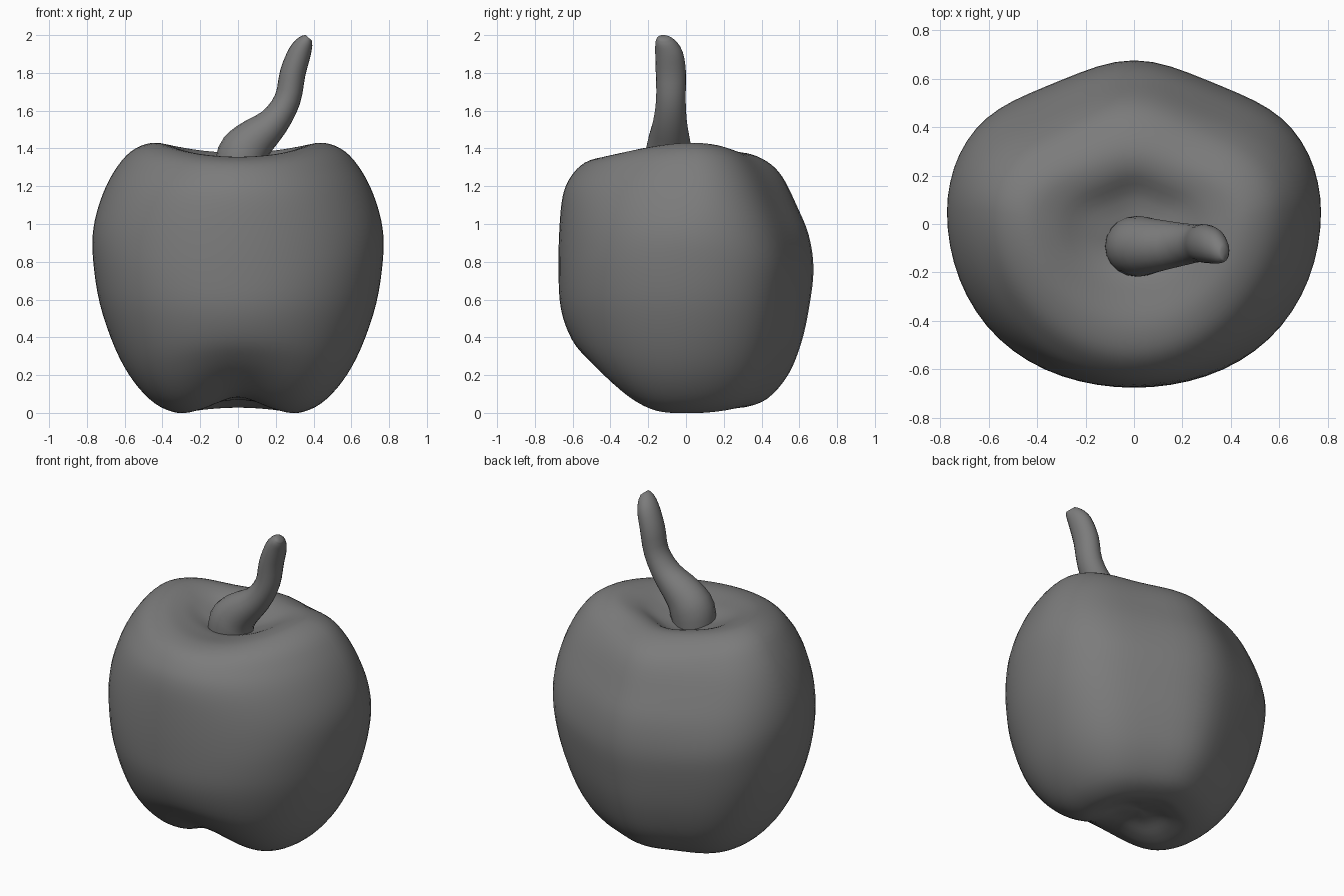
import bpy
import math
from mathutils import Vector

cube = bpy.data.objects.get("Cube")
if cube:
    bpy.data.objects.remove(cube, do_unlink=True)

# one flat colour for the whole fruit
GREY = (0.2, 0.2, 0.2, 1)
grey = bpy.data.materials.new("plain grey")
grey.use_nodes = True
grey.diffuse_color = GREY
grey.node_tree.nodes["Principled BSDF"].inputs["Base Color"].default_value = GREY


def spline(rows, steps):
    """Resample rows of numbers with a Catmull-Rom curve."""
    rows = [Vector(r) for r in rows]
    out = []
    for i in range(len(rows) - 1):
        a, b, c = rows[max(i - 1, 0)], rows[i], rows[i + 1]
        d = rows[min(i + 2, len(rows) - 1)]
        for s in range(steps):
            t = s / steps
            out.append(b + (c - a) * t / 2
                       + (a - b * 2.5 + c * 2 - d / 2) * t * t
                       + (b * 3 - a - c * 3 + d) * t ** 3 / 2)
    return out + [rows[-1]]


def loft(name, rings):
    """Skin closed rings and close both ends with a fan."""
    n = len(rings[0])
    verts = [p for ring in rings for p in ring]
    faces = []
    for r in range(len(rings) - 1):
        for k in range(n):
            j = (k + 1) % n
            faces.append((r * n + k, r * n + j, (r + 1) * n + j, (r + 1) * n + k))
    for first, ring, flip in ((0, rings[0], True), (len(verts) - n, rings[-1], False)):
        verts.append(sum(ring, Vector()) / n)
        for k in range(n):
            a, b = first + k, first + (k + 1) % n
            faces.append((b, a, len(verts) - 1) if flip else (a, b, len(verts) - 1))
    mesh = bpy.data.meshes.new(name)
    mesh.from_pydata(verts, [], faces)
    mesh.materials.append(grey)
    mesh.shade_smooth()
    obj = bpy.data.objects.new(name, mesh)
    bpy.context.collection.objects.link(obj)
    return obj


def body_ring(row, sides=64):
    """Oval ring with its own height at the sides, front and back."""
    width, front, back, mid, z_side, z_front, z_back = row
    high = min(max((z_side - 0.8) / 0.5, 0), 1)
    ring = []
    for k in range(sides):
        angle = math.tau * k / sides
        # squarer than an ellipse low down, leaner at the shoulders
        full = 1 + 0.025 * (1 - 1.6 * high) * math.sin(2 * angle) ** 2
        s = math.sin(angle)
        if s < 0:
            # the front dips in a crease, narrow below and broad on top
            y = mid - (front - mid) * s * full
            z = z_side + (z_front - z_side) * abs(s) ** (4 - 2.3 * high)
        else:
            # the back is pinched toward a blunt point
            pinch = 1 - (0.18 + 0.05 * high) * s ** 3 * (1 - s ** 8)
            y = mid + (back - mid) * s * pinch * full
            z = z_side + (z_back - z_side) * s * s
        ring.append(Vector((width * math.cos(angle) * full, y, z)))
    return ring


# fruit body, from the bottom hollow up and over into the stem hollow:
# half width, front y, back y, middle y, z at sides, z at front, z at back
BODY = [
    (.01, .04, .06, .05, .07, .07, .07),
    (.12, -.07, .15, .04, .055, .08, .05),
    (.22, -.18, .23, .02, .015, .088, .035),
    (.32, -.29, .31, .02, 0, .12, .03),
    (.44, -.41, .43, .02, .05, .195, .075),
    (.555, -.52, .54, .02, .17, .285, .2),
    (.65, -.605, .61, .03, .34, .39, .37),
    (.732, -.662, .652, .04, .58, .55, .56),
    (.768, -.675, .675, .05, .82, .75, .76),
    (.765, -.67, .65, .05, .98, .98, .94),
    (.723, -.652, .585, .06, 1.14, 1.15, 1.1),
    (.655, -.61, .51, .06, 1.28, 1.25, 1.25),
    (.565, -.535, .43, .05, 1.385, 1.325, 1.33),
    (.45, -.425, .32, .03, 1.43, 1.355, 1.375),
    (.33, -.3, .22, 0, 1.405, 1.345, 1.365),
    (.2, -.2, .1, -.04, 1.34, 1.325, 1.295),
    (.01, -.1, -.08, -.09, 1.27, 1.27, 1.27),
]
loft("fruit_body", [body_ring(row) for row in spline(BODY, 4)])

# bent stem: x, y, z, radius in the bend plane, radius across it
STEM = [
    (0, -.092, 1.24, .12, .123),
    (.022, -.092, 1.36, .135, .125),
    (.08, -.09, 1.44, .115, .112),
    (.19, -.085, 1.54, .083, .09),
    (.262, -.08, 1.66, .07, .078),
    (.29, -.08, 1.8, .068, .08),
    (.328, -.09, 1.91, .06, .073),
    (.358, -.108, 1.965, .042, .053),
    (.374, -.12, 1.986, .022, .03),
]
path = spline(STEM, 3)
rings = []
for i, (x, y, z, r_in, r_across) in enumerate(path):
    before, after = path[max(i - 1, 0)], path[min(i + 1, len(path) - 1)]
    tilt = math.atan2(after[0] - before[0], after[2] - before[2])
    side = Vector((math.cos(tilt), 0, -math.sin(tilt)))
    angles = [math.tau * k / 20 for k in range(20)]
    rings.append([Vector((x, y, z)) + side * r_in * math.cos(a)
                  + Vector((0, r_across * math.sin(a), 0)) for a in angles])
loft("stem", rings)
